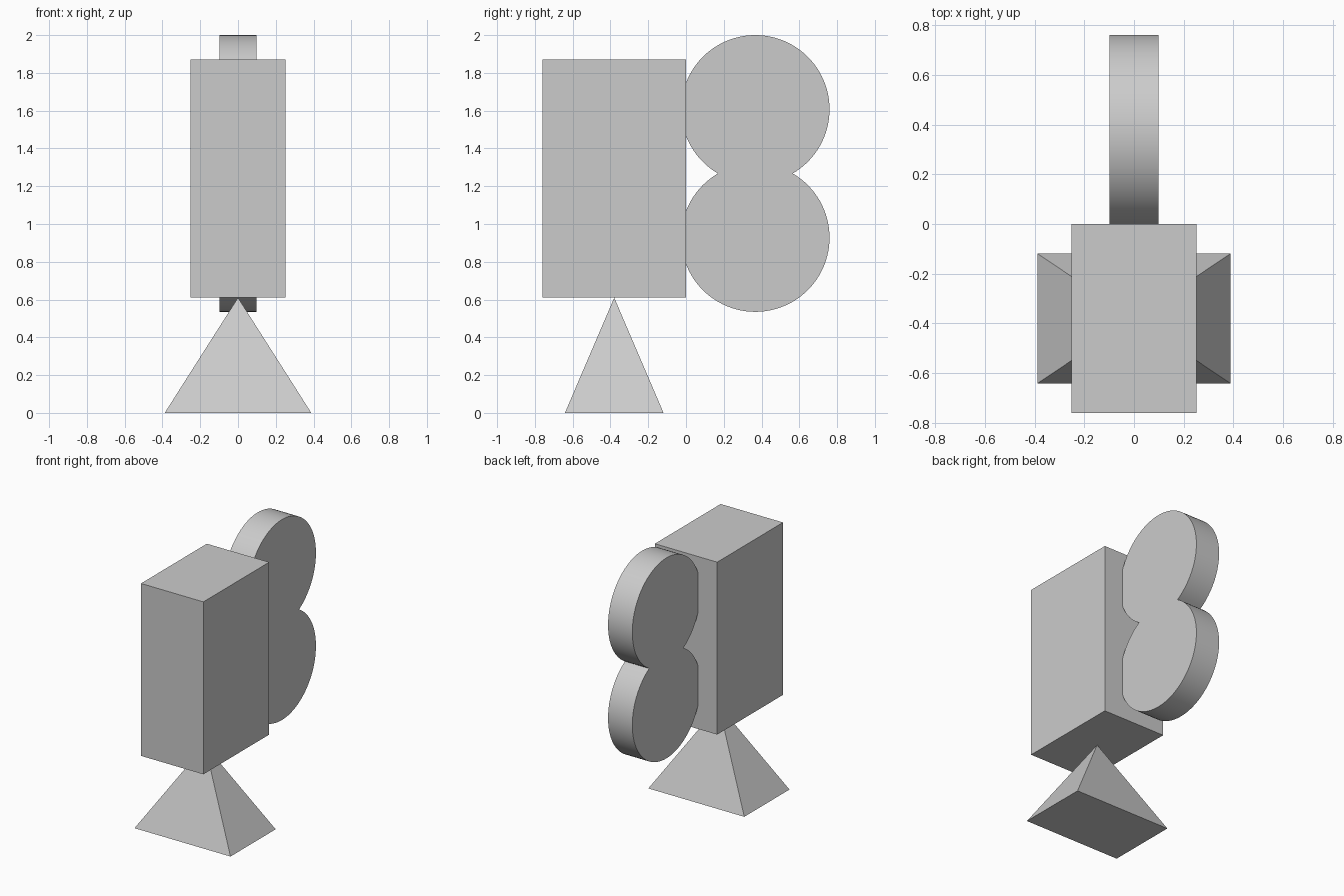
import bpy, bmesh
from math import radians, cos, sin, asin, pi
from mathutils import Matrix

cube = bpy.data.objects.get("Cube")
if cube:
    bpy.data.objects.remove(cube, do_unlink=True)

grey = bpy.data.materials.new("light grey")
grey.use_nodes = True
colour = (0.6, 0.6, 0.6, 1)
grey.diffuse_color = colour
grey.node_tree.nodes["Principled BSDF"].inputs["Base Color"].default_value = colour


def add_part(name, bm):
    bmesh.ops.recalc_face_normals(bm, faces=bm.faces)
    mesh = bpy.data.meshes.new(name)
    bm.to_mesh(mesh)
    bm.free()
    mesh.materials.append(grey)
    part = bpy.data.objects.new(name, mesh)
    bpy.context.collection.objects.link(part)
    return part


# Upright box body
bm = bmesh.new()
bmesh.ops.create_cube(bm, size=1, matrix=Matrix.Translation((0, -0.38, 1.24))
                      @ Matrix.Diagonal((0.504, 0.76, 1.26, 1)))
add_part("camera_body", bm)

# Four-sided pyramid stand, its tip touching the body
bm = bmesh.new()
base = [bm.verts.new((x * 0.388, -0.38 + y * 0.261, 0))
        for x, y in ((-1, -1), (1, -1), (1, 1), (-1, 1))]
tip = bm.verts.new((0, -0.38, 0.61))
bm.faces.new(base)
for i in range(4):
    bm.faces.new((base[i], base[(i + 1) % 4], tip))
add_part("pyramid_stand", bm)

# Two merged round reels, one figure-eight outline extruded across x
radius, reel_y, middle_z, half_gap, half_width = 0.393, 0.367, 1.2675, 0.3395, 0.098
waist = asin(half_gap / radius)
steps = 80
bm = bmesh.new()
outline = []
for side, start in ((1, -waist), (-1, pi - waist)):
    for i in range(steps):
        a = start + (pi + 2 * waist) * i / steps
        outline.append(bm.verts.new((-half_width, reel_y + radius * cos(a),
                                     middle_z + side * half_gap + radius * sin(a))))
cap = bm.faces.new(outline)
result = bmesh.ops.extrude_face_region(bm, geom=[cap])
bmesh.ops.translate(bm, vec=(2 * half_width, 0, 0),
                    verts=[v for v in result["geom"] if isinstance(v, bmesh.types.BMVert)])
reels = add_part("film_reels", bm)
bpy.context.view_layer.objects.active = reels
reels.select_set(True)
bpy.ops.object.shade_smooth_by_angle(angle=radians(30))
